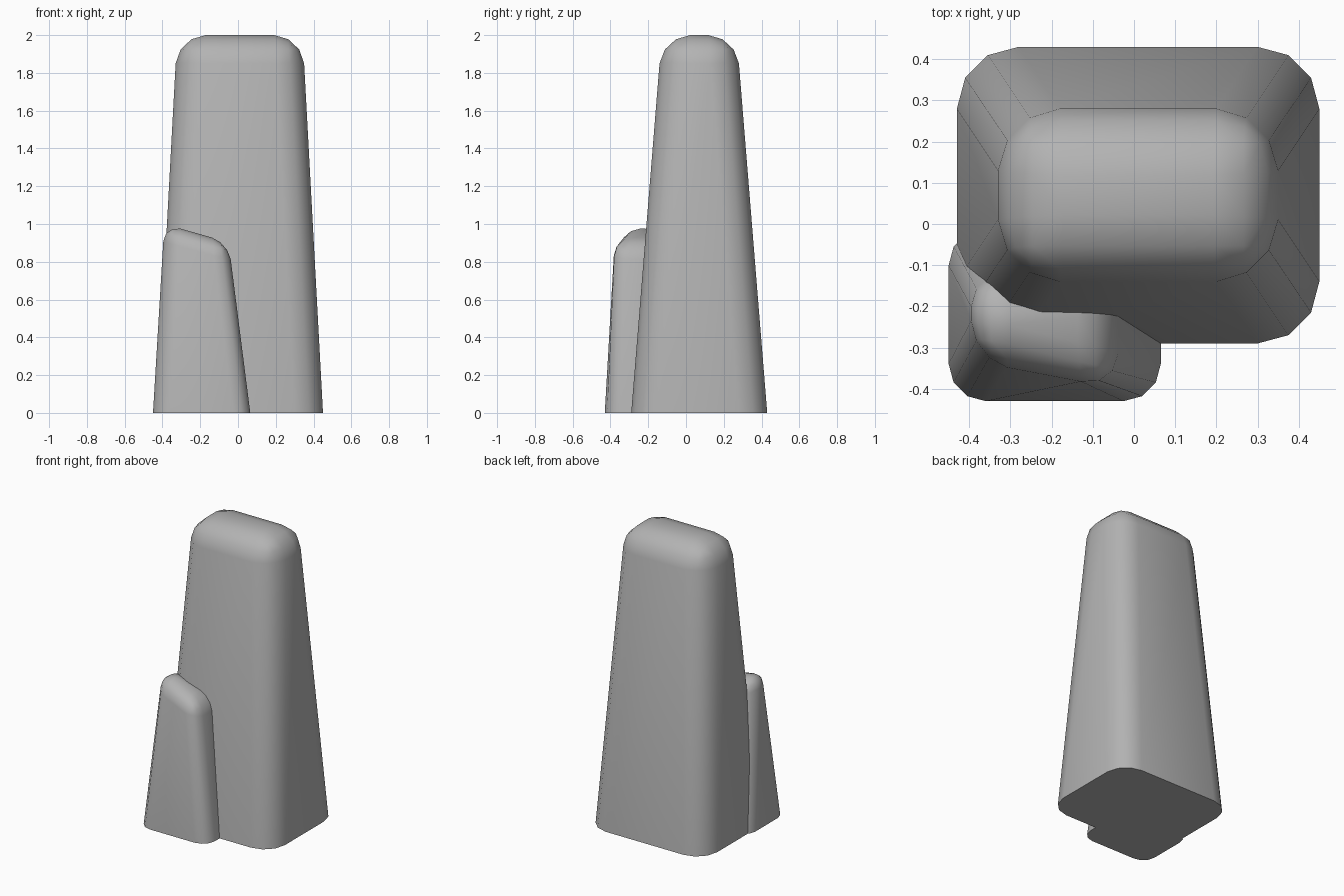
import bpy, bmesh, math

default = bpy.data.objects.get("Cube")
if default:
    bpy.data.objects.remove(default, do_unlink=True)

# One plain stone grey
GREY = (0.45, 0.45, 0.45, 1.0)
stone = bpy.data.materials.new("stone grey")
stone.use_nodes = True
stone.diffuse_color = GREY
stone.node_tree.nodes["Principled BSDF"].inputs["Base Color"].default_value = GREY


def pillar(name, base, top, radius):
    """Tapered block, rounded on every edge except those on the ground.
    Corners run front left, front right, back right, back left as seen from the front."""
    bm = bmesh.new()
    low = [bm.verts.new((x, y, 0)) for x, y in base]
    high = [bm.verts.new(p) for p in top]
    bm.faces.new(low[::-1])
    bm.faces.new(high)
    for i in range(4):
        j = (i + 1) % 4
        bm.faces.new((low[i], low[j], high[j], high[i]))
    rounded = [e for e in bm.edges if max(v.co.z for v in e.verts) > 0.1]
    bmesh.ops.bevel(bm, geom=rounded, offset=radius, offset_type='OFFSET',
                    segments=3, profile=0.5, affect='EDGES', clamp_overlap=True)
    bmesh.ops.recalc_face_normals(bm, faces=bm.faces)
    mesh = bpy.data.meshes.new(name)
    bm.to_mesh(mesh)
    bm.free()
    mesh.materials.append(stone)
    obj = bpy.data.objects.new(name, mesh)
    bpy.context.collection.objects.link(obj)
    bpy.ops.object.select_all(action='DESELECT')
    obj.select_set(True)
    bpy.context.view_layer.objects.active = obj
    bpy.ops.object.shade_smooth_by_angle(angle=math.radians(40))
    return obj


def rectangle(x0, x1, y0, y1):
    return [(x0, y0), (x1, y0), (x1, y1), (x0, y1)]


# Tall main rock
pillar("tall_rock", rectangle(-0.43, 0.45, -0.29, 0.43),
       [(x, y, 2) for x, y in rectangle(-0.322, 0.342, -0.128, 0.268)], 0.15)

# Short rock leaning on its front, with a slanted, skewed top
pillar("short_rock", rectangle(-0.45, 0.065, -0.43, -0.01),
       [(-0.39, -0.315, 1.0), (-0.05, -0.403, 0.903),
        (-0.05, -0.14, 0.903), (-0.39, -0.12, 1.0)], 0.09)
